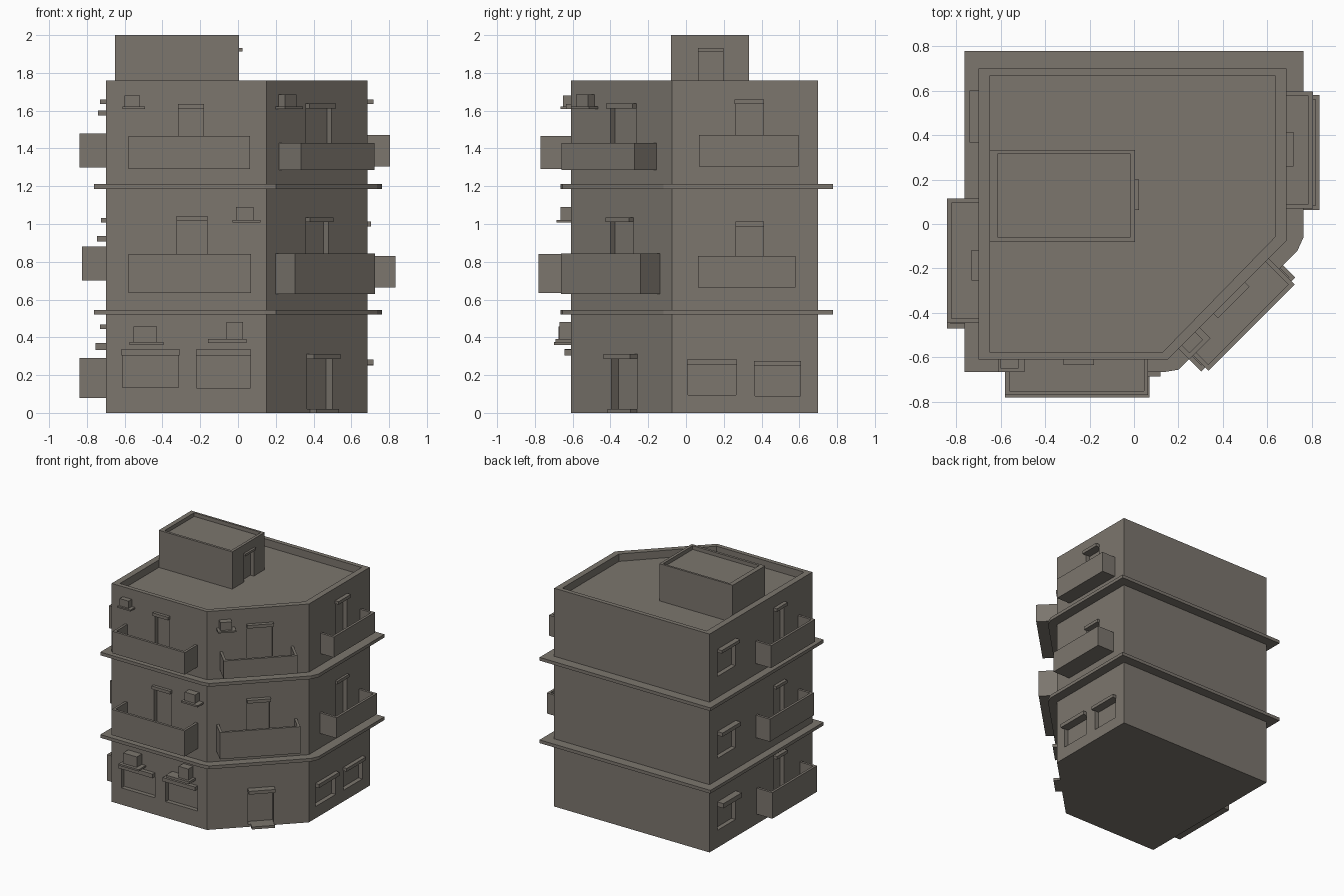
import bpy, bmesh
from mathutils import Matrix, Vector

cube = bpy.data.objects.get("Cube")
if cube:
    bpy.data.objects.remove(cube, do_unlink=True)

plaster = bpy.data.materials.new("warm_grey_plaster")
plaster.use_nodes = True
colour = (0.2, 0.18, 0.155, 1)
plaster.diffuse_color = colour
plaster.node_tree.nodes["Principled BSDF"].inputs["Base Color"].default_value = colour


def frame(tangent, normal, offset):
    """Wall space: x runs along the wall, y points outward, z is up."""
    t, n = Vector((*tangent, 0)).normalized(), Vector((*normal, 0)).normalized()
    m = Matrix((t, n, Vector((0, 0, 1)))).transposed().to_4x4()
    m.translation = n * offset
    return m


WORLD = Matrix.Identity(4)
FRONT = frame((1, 0), (0, -1), 0.61)
RIGHT = frame((0, 1), (1, 0), 0.685)
LEFT = frame((0, 1), (-1, 0), 0.70)
CORNER = frame((1, 1), (1, -1), 0.537)
HOUSE = frame((0, 1), (1, 0), 0.005)


def prism(bm, outline, z0, z1, space=WORLD):
    """Extrude a flat outline between two heights."""
    low = [bm.verts.new(space @ Vector((x, y, z0))) for x, y in outline]
    high = [bm.verts.new(space @ Vector((x, y, z1))) for x, y in outline]
    faces = [bm.faces.new(low), bm.faces.new(high)]
    for i in range(len(low)):
        j = (i + 1) % len(low)
        faces.append(bm.faces.new((low[i], low[j], high[j], high[i])))
    bmesh.ops.recalc_face_normals(bm, faces=faces)


def box(bm, space, u, z, d):
    prism(bm, [(u[0], d[0]), (u[1], d[0]), (u[1], d[1]), (u[0], d[1])], z[0], z[1], space)


def finish(name, bm):
    mesh = bpy.data.meshes.new(name)
    bm.to_mesh(mesh)
    bm.free()
    mesh.materials.append(plaster)
    obj = bpy.data.objects.new(name, mesh)
    bpy.context.collection.objects.link(obj)
    return obj


def block(name, space, u, z, d):
    bm = bmesh.new()
    box(bm, space, u, z, d)
    return finish(name, bm)


def carve(obj, cutter_bm):
    """Cut recesses out of a solid and discard the cutter."""
    cutter = finish("recess_cutter", cutter_bm)
    cutter.hide_render = True
    mod = obj.modifiers.new("recesses", 'BOOLEAN')
    mod.operation, mod.solver, mod.object = 'DIFFERENCE', 'EXACT', cutter
    bpy.context.view_layer.objects.active = obj
    bpy.ops.object.modifier_apply(modifier=mod.name)
    bpy.data.objects.remove(cutter, do_unlink=True)


def opening(name, cuts, space, u, z, lintel, out, depth=0.035):
    """Recess in a wall with a projecting lintel over it."""
    box(cuts, space, u, z, (-depth, 0.02))
    block(name + "_lintel", space, (u[0] - 0.004, u[1] + 0.004),
          (z[1], z[1] + lintel), (-0.01, out))


def balcony(name, space, u, z, out, wall=0.02):
    """Open-topped tray: floor plus a U-shaped parapet."""
    bm = bmesh.new()
    a, b = u
    prism(bm, [(a, 0), (a, out), (b, out), (b, 0), (b - wall, 0),
               (b - wall, out - wall), (a + wall, out - wall), (a + wall, 0)], z[0], z[1], space)
    box(bm, space, (a + 0.001, b - 0.001), (z[0], z[0] + 0.02), (0, out - 0.001))
    finish(name, bm)


def cooler(name, space, shelf, unit, z, outs):
    """Air conditioning box on a thin shelf."""
    block(name + "_shelf", space, shelf, (z[0], z[1]), (-0.01, outs[0]))
    block(name + "_unit", space, unit, (z[1], z[2]), (-0.01, outs[1]))


# Main building with a cut-off front corner
bm = bmesh.new()
prism(bm, [(-0.70, -0.61), (0.15, -0.61), (0.685, -0.075), (0.685, 0.70), (-0.70, 0.70)], 0, 1.76)
building = finish("building_walls", bm)

# Recessed roof inside the parapet
cuts = bmesh.new()
prism(cuts, [(-0.65, -0.575), (0.13, -0.575), (0.637, -0.055), (0.637, 0.665), (-0.65, 0.665)], 1.70, 1.9)

# Ground floor windows on the front and right
for side, space, u, z, lintel in [
        ("front_window_right", FRONT, (-0.612, -0.315), (0.135, 0.305), 0.033),
        ("front_window_left", FRONT, (-0.218, 0.064), (0.13, 0.305), 0.03),
        ("side_window_front", RIGHT, (0.01, 0.265), (0.095, 0.253), 0.03),
        ("side_window_back", RIGHT, (0.365, 0.605), (0.09, 0.25), 0.026)]:
    opening(side, cuts, space, u, z, lintel, 0.032)

# Windows on the far side, one per floor
for i, (z0, z1, lintel, out) in enumerate([(0.14, 0.332, 0.038, 0.055), (0.72, 0.907, 0.03, 0.047),
                                           (1.38, 1.575, 0.025, 0.04)]):
    opening(f"far_window_{i + 1}", cuts, LEFT, (0.37, 0.597), (z0, z1), lintel, out)

# Balconies with their doors: parapet span, heights, reach, door span, door top, lintel
for name, space, u, z, out, door, top, lout in [
        ("front_2", FRONT, (-0.58, 0.07), (0.635, 0.842), 0.17, (-0.322, -0.165), 1.018, 0.025),
        ("front_3", FRONT, (-0.58, 0.064), (1.29, 1.467), 0.16, (-0.313, -0.183), 1.61, 0.025),
        ("side_2", RIGHT, (0.064, 0.58), (0.664, 0.83), 0.15, (0.265, 0.41), 0.988, 0.018),
        ("side_3", RIGHT, (0.07, 0.595), (1.305, 1.47), 0.12, (0.262, 0.41), 1.635, 0.032),
        ("corner_2", CORNER, (-0.255, 0.343), (0.63, 0.845), 0.145, (-0.028, 0.14), 1.01, 0.035),
        ("corner_3", CORNER, (-0.23, 0.318), (1.285, 1.43), 0.166, (-0.028, 0.163), 1.612, 0.03),
        ("far_1", LEFT, (-0.47, 0.10), (0.08, 0.29), 0.14, (-0.25, -0.12), 0.444, 0.03),
        ("far_2", LEFT, (-0.45, 0.11), (0.70, 0.882), 0.125, (-0.25, -0.12), 1.008, 0.026),
        ("far_3", LEFT, (-0.445, 0.115), (1.30, 1.48), 0.14, (-0.25, -0.12), 1.635, 0.03)]:
    balcony(name + "_balcony", space, u, z, out)
    opening(name + "_door", cuts, space, door, (z[0] + 0.02, top), 0.025, lout)

# Street entrance on the cut corner with a low step
opening("entrance", cuts, CORNER, (-0.02, 0.17), (0.02, 0.285), 0.026, 0.055, 0.05)
block("entrance_step", CORNER, (0, 0.17), (0, 0.02), (-0.05, 0.05))
carve(building, cuts)

# Ledges between the floors
for i, z in enumerate((0.52, 1.185)):
    bm = bmesh.new()
    prism(bm, [(-0.762, -0.665), (0.14, -0.665), (0.20, -0.655), (0.735, -0.12),
               (0.762, -0.06), (0.762, 0.777), (-0.762, 0.777)], z, z + 0.026)
    finish(f"floor_ledge_{i + 1}", bm)

# Air conditioning units
cooler("front_cooler_1a", FRONT, (-0.575, -0.395), (-0.552, -0.43), (0.36, 0.374, 0.458), (0.09, 0.065))
cooler("front_cooler_1b", FRONT, (-0.16, 0.046), (-0.06, 0.026), (0.37, 0.39, 0.48), (0.08, 0.06))
cooler("front_cooler_2", FRONT, (-0.028, 0.12), (-0.01, 0.082), (1.008, 1.022, 1.09), (0.075, 0.055))
cooler("front_cooler_3", FRONT, (-0.612, -0.492), (-0.6, -0.52), (1.61, 1.622, 1.68), (0.055, 0.04))
cooler("corner_cooler_3", CORNER, (-0.255, -0.12), (-0.235, -0.148), (1.61, 1.622, 1.686), (0.07, 0.05))

# Stair house on the roof
house = block("roof_stair_house", WORLD, (-0.65, 0.005), (1.69, 2.0), (-0.08, 0.333))
cuts = bmesh.new()
box(cuts, WORLD, (-0.612, -0.018), (1.97, 2.1), (-0.06, 0.316))
opening("stair_house_door", cuts, HOUSE, (0.068, 0.195), (1.70, 1.914), 0.018, 0.018, 0.03)
carve(house, cuts)
